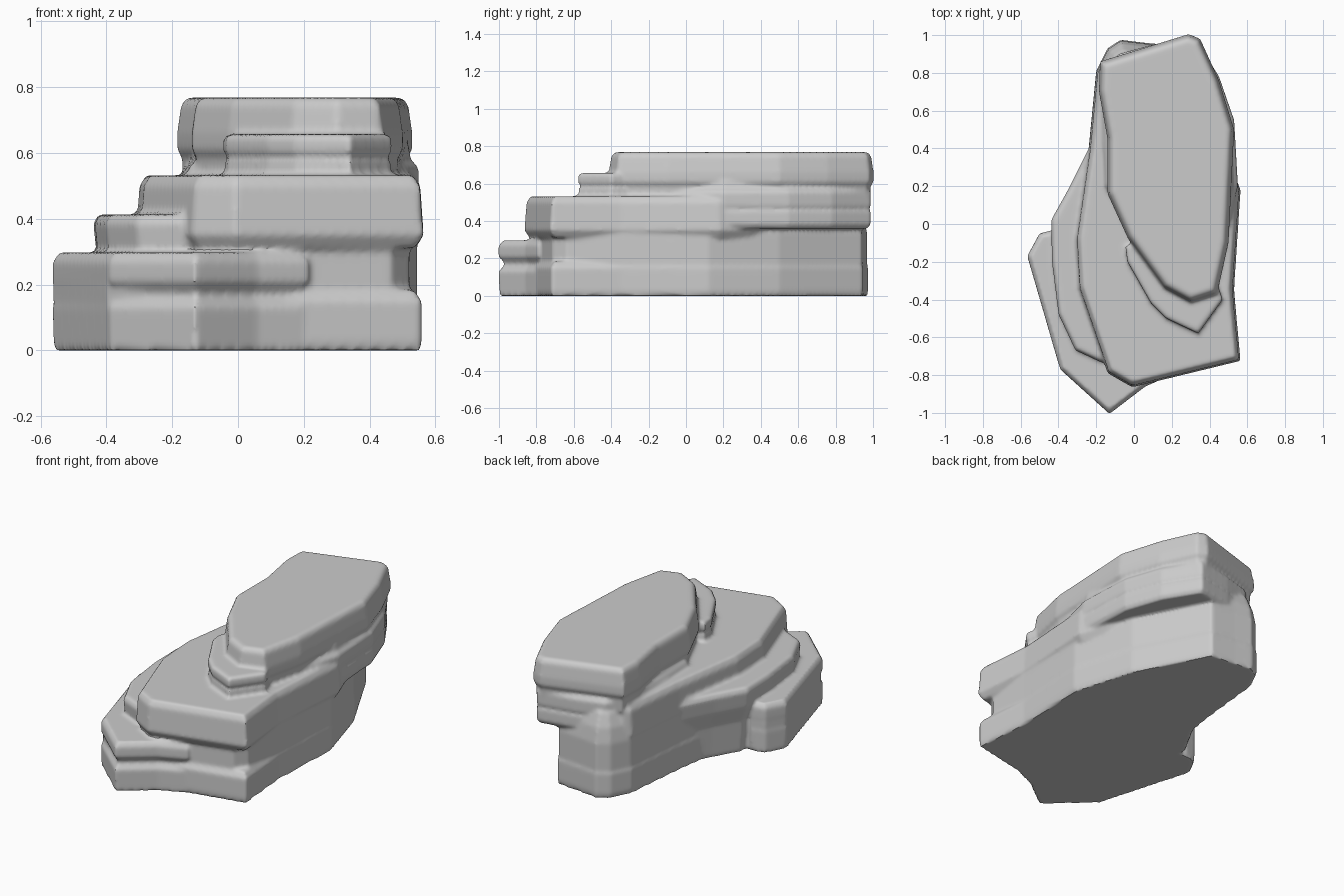
import bpy, bmesh, math
from mathutils import Vector

parts = []


def inset_ring(pts, d):
    """Move a counter-clockwise outline inward by d, keeping walls parallel."""
    out = []
    n = len(pts)
    for i in range(n):
        a, b, c = (Vector(pts[(i + k) % n]) for k in (-1, 0, 1))
        e1, e2 = (b - a).normalized(), (c - b).normalized()
        n1, n2 = Vector((-e1.y, e1.x)), Vector((-e2.y, e2.x))
        out.append(b + (n1 + n2) * (d / max(0.5, 1 + n1.dot(n2))))
    return out


def slab(name, outline, levels):
    """Loft an outline through (height, inset) levels and cap both ends."""
    area = sum(a[0] * b[1] - b[0] * a[1] for a, b in zip(outline, outline[1:] + outline[:1]))
    if area < 0:
        outline = outline[::-1]
    bm = bmesh.new()
    rings = [[bm.verts.new((p.x, p.y, z)) for p in inset_ring(outline, d)] for z, d in levels]
    n = len(outline)
    bm.faces.new(rings[0][::-1])
    bm.faces.new(rings[-1])
    for lo, hi in zip(rings, rings[1:]):
        for i in range(n):
            j = (i + 1) % n
            bm.faces.new((lo[i], lo[j], hi[j], hi[i]))
    bmesh.ops.recalc_face_normals(bm, faces=bm.faces)
    me = bpy.data.meshes.new(name)
    bm.to_mesh(me)
    bm.free()
    ob = bpy.data.objects.new(name, me)
    bpy.context.collection.objects.link(ob)
    parts.append(ob)


# shared outlines: left side (back to front) and right side (front to back)
knob = [(0.05, 0.96), (-0.07, 0.975), (-0.14, 0.93)]
left = [(-0.2, 0.81), (-0.24, 0.4), (-0.31, -0.08), (-0.295, -0.34)]
right = [(0.53, -0.35), (0.55, 0.12), (0.44, 0.5), (0.21, 0.945)]

# main body: base course, slightly recessed middle, upper course
slab("base_course", knob + left + [(-0.14, -0.78), (0.0, -0.84), (0.56, -0.72)] + right,
     [(0, 0.005), (0.03, 0), (0.15, 0.0), (0.185, 0.025)])
slab("middle_course", knob + left + [(-0.12, -0.77), (0.0, -0.825), (0.47, -0.72),
     (0.525, -0.64)] + right,
     [(0.13, 0.005), (0.33, 0.005), (0.42, 0.02), (0.5, 0.05)])
slab("upper_course", [(0.05, 0.92), (-0.17, 0.84)] + left + [(-0.14, -0.79), (-0.01, -0.865),
     (0.565, -0.725), (0.53, -0.35), (0.565, 0.18), (0.5, 0.35), (0.3, 0.7)],
     [(0.31, 0.025), (0.35, 0), (0.5, 0.01), (0.532, 0.03)])

# overhang at the back right corner
slab("back_overhang", [(0.32, 0.99), (0.1, 0.95), (-0.08, 0.9), (-0.17, 0.8), (-0.15, 0.2),
     (0.1, -0.2), (0.45, -0.2), (0.55, 0.2), (0.53, 0.55), (0.45, 0.78)],
     [(0.36, 0.015), (0.385, 0), (0.45, 0.0), (0.465, 0.01), (0.48, 0.0),
      (0.555, 0.0), (0.58, 0.025), (0.62, 0.03)])

# cap slab on top
slab("cap_slab", [(0.29, 1.005), (-0.18, 0.86), (-0.185, 0.7), (-0.14, 0.45), (-0.14, 0.16),
     (-0.03, -0.08), (0.16, -0.34), (0.3, -0.415), (0.44, -0.37), (0.5, -0.1),
     (0.53, 0.5), (0.45, 0.76), (0.35, 0.98)],
     [(0.5, 0.02), (0.585, 0.015), (0.61, 0.0), (0.66, 0.0), (0.745, 0.012), (0.768, 0.03)])

# thin step in front of the cap, in two leaves
slab("cap_step", [(-0.045, -0.12), (-0.035, -0.2), (0.09, -0.42), (0.17, -0.5), (0.34, -0.58),
     (0.47, -0.4), (0.4, -0.2), (0.1, -0.05)],
     [(0.5, 0.005), (0.575, 0.003), (0.583, 0.018), (0.592, 0.018),
      (0.602, 0.0), (0.645, 0.0), (0.657, 0.012)])

# left ledge at mid height, with its foot running down to the ground
slab("left_ledge", [(-0.23, 0.42), (-0.34, 0.2), (-0.44, 0.02), (-0.435, -0.2), (-0.4, -0.48),
     (-0.31, -0.67), (-0.17, -0.735), (0.05, -0.7), (0.05, 0.2)],
     [(0, 0.06), (0.2, 0.045), (0.29, 0.01), (0.385, 0.0), (0.413, 0.015)])

# lower left ledge: solid core with two leaves split by a crack at the front
core = [(-0.42, -0.03), (-0.5, -0.05), (-0.565, -0.17), (-0.4, -0.74), (-0.36, -0.78),
        (-0.13, -0.965), (0.03, -0.835), (0.0, -0.6), (-0.1, -0.1)]
leaf = [(-0.42, -0.03), (-0.5, -0.05), (-0.565, -0.17), (-0.39, -0.77), (-0.13, -1.005),
        (0.06, -0.86), (0.22, -0.79), (0.1, -0.6), (-0.1, -0.2)]
slab("low_ledge_core", core, [(0, 0.005), (0.265, 0.0), (0.295, 0.02)])
slab("low_ledge_bottom", leaf, [(0, 0.003), (0.13, 0.0), (0.16, 0.02)])
slab("low_ledge_top", leaf, [(0.18, 0.02), (0.21, 0.0), (0.27, 0.0), (0.297, 0.018)])

# fuse the layers and soften the worn edges
with bpy.context.temp_override(active_object=parts[0], object=parts[0],
                               selected_objects=parts, selected_editable_objects=parts):
    bpy.ops.object.join()
rock = parts[0]
rock.name = "layered_rock"
fuse = rock.modifiers.new("fuse", 'REMESH')
fuse.mode = 'VOXEL'
fuse.voxel_size = 0.011
soft = rock.modifiers.new("soften", 'SMOOTH')
soft.factor = 0.5
soft.iterations = 4
bpy.ops.object.select_all(action='DESELECT')
rock.select_set(True)
bpy.context.view_layer.objects.active = rock
for m in ("fuse", "soften"):
    bpy.ops.object.modifier_apply(modifier=m)
bpy.ops.object.shade_smooth_by_angle(angle=math.radians(40))
